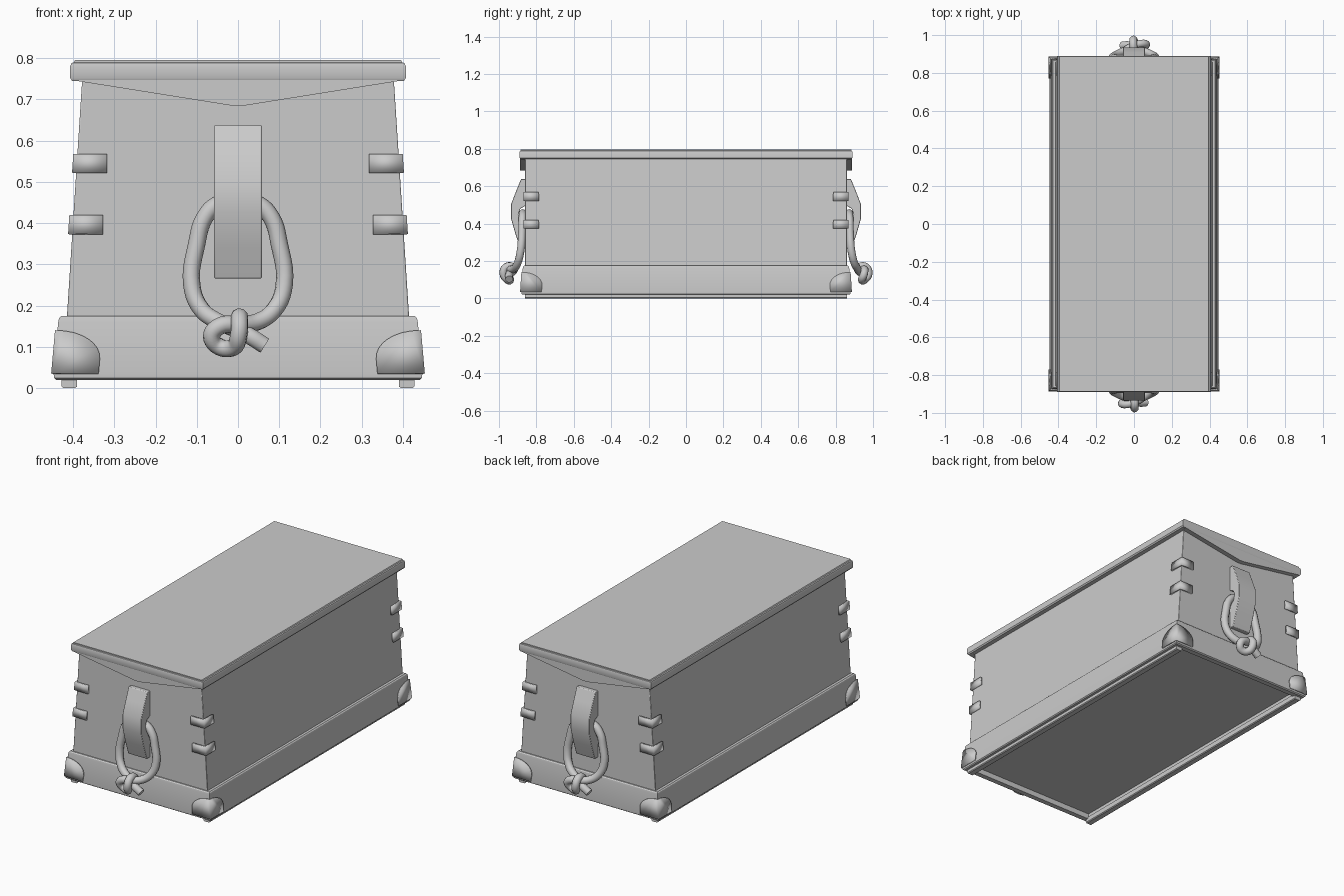
import bpy, bmesh, math

if "Cube" in bpy.data.objects:
    bpy.data.objects.remove(bpy.data.objects["Cube"])


def finish(bm, name, bevel=0.0, fix=True):
    if fix:
        bmesh.ops.recalc_face_normals(bm, faces=bm.faces)
    me = bpy.data.meshes.new(name)
    bm.to_mesh(me)
    bm.free()
    ob = bpy.data.objects.new(name, me)
    bpy.context.collection.objects.link(ob)
    if bevel:
        m = ob.modifiers.new("bevel", 'BEVEL')
        m.width, m.segments, m.limit_method = bevel, 2, 'ANGLE'
    return ob


def loft(name, levels, cap=True, bevel=0.0):
    """Stack of rectangles (half x, half y, z); cap=False closes it into a frame."""
    bm = bmesh.new()
    rings = [[bm.verts.new((sx * hx, sy * hy, z)) for sx, sy in
              ((-1, -1), (1, -1), (1, 1), (-1, 1))] for hx, hy, z in levels]
    n = len(rings)
    for i in range(n - 1 if cap else n):
        a, b = rings[i], rings[(i + 1) % n]
        for k in range(4):
            j = (k + 1) % 4
            bm.faces.new((a[k], a[j], b[j], b[k]))
    if cap:
        bm.faces.new(rings[0])
        bm.faces.new(rings[-1])
    return finish(bm, name, bevel)


def prism(name, pts, place, a, b, bevel=0.0):
    """Extrude a 2D outline from a to b; place(p, q, t) gives the 3D position."""
    bm = bmesh.new()
    lo = [bm.verts.new(place(p, q, a)) for p, q in pts]
    hi = [bm.verts.new(place(p, q, b)) for p, q in pts]
    bm.faces.new(lo)
    bm.faces.new(hi)
    for i in range(len(pts)):
        j = (i + 1) % len(pts)
        bm.faces.new((lo[i], lo[j], hi[j], hi[i]))
    return finish(bm, name, bevel)


def corner_plate(name, outline, half, out):
    """Plate folded round a chest corner; outline is (distance from corner, z)."""
    bm = bmesh.new()
    front, side = [], []
    for u, z in outline:
        hx, hy = half(z)
        hx, hy = hx + out / 2, hy + out / 2
        v = bm.verts.new((hx - u, -hy, z))
        front.append(v)
        side.append(v if u == 0 else bm.verts.new((hx, -hy + u, z)))
    bm.faces.new(front[::-1])
    bm.faces.new(side)
    ob = finish(bm, name)
    s = ob.modifiers.new("thickness", 'SOLIDIFY')
    s.thickness, s.offset, s.use_even_offset = out, 0, True
    m = ob.modifiers.new("mirror", 'MIRROR')
    m.use_axis = (True, True, False)
    return ob


def body_half(z):
    return 0.415 - (z - 0.17) * 0.037 / 0.575, 0.86


def plinth_half(z):
    t = (z - 0.035) / 0.125
    return 0.447 - 0.011 * t, 0.881 - 0.008 * t


# tapered body, with its floor recessed inside the plinth
loft("body", [(*body_half(z), z) for z in (0.17, 0.75)], bevel=0.003)
loft("floor_panel", [(0.40, 0.855, 0.05), (0.40, 0.855, 0.17)])

# skirting frame and runners
loft("plinth", [(0.441, 0.873, 0.02), (0.446, 0.88, 0.025), (0.447, 0.881, 0.035),
                (0.436, 0.873, 0.16), (0.434, 0.871, 0.17), (0.429, 0.866, 0.175),
                (0.395, 0.845, 0.175), (0.395, 0.845, 0.02)], cap=False)
runner = prism("runner", [(0.39, 0.03), (0.39, 0.004), (0.395, 0), (0.423, 0),
                          (0.428, 0.004), (0.428, 0.03)],
               lambda x, z, y: (x, y, z), -0.86, 0.86)
runner.modifiers.new("mirror", 'MIRROR')

# lid slab with eased edges, and pointed end aprons
loft("lid", [(0.402, 0.886, 0.745), (0.407, 0.89, 0.752), (0.407, 0.89, 0.78),
             (0.404, 0.888, 0.788), (0.398, 0.885, 0.79), (0.395, 0.885, 0.796)])
apron = prism("lid_apron", [(-0.385, 0.75), (-0.385, 0.744), (-0.015, 0.685),
                            (0.015, 0.685), (0.385, 0.744), (0.385, 0.75)],
              lambda x, z, y: (x, y, z), -0.887, -0.855)
m = apron.modifiers.new("mirror", 'MIRROR')
m.use_axis = (False, True, False)

# rounded corner guards on the plinth
arc = [(0.112 * math.cos(a), 0.07 + 0.07 * math.sin(a))
       for a in (math.pi / 2 * i / 8 for i in range(8))]
corner_plate("corner_guard", [(0, 0.035), (0.112, 0.035)] + arc + [(0, 0.14)],
             plinth_half, 0.006)

# folded straps on the upper corners
for name, z0, z1 in (("lower_strap", 0.373, 0.42), ("upper_strap", 0.522, 0.568)):
    corner_plate(name, [(0, z0), (0.08, z0), (0.077, z1), (0, z1)], body_half, 0.01)

# carrying cleats and knotted rope beckets; path is (x, outward, z)
cleat_profile = [(0.85, 0.638), (0.882, 0.638), (0.908, 0.575), (0.935, 0.505),
                 (0.935, 0.425), (0.912, 0.345), (0.885, 0.266), (0.85, 0.266),
                 (0.85, 0.405), (0.886, 0.425), (0.896, 0.45), (0.886, 0.48), (0.85, 0.50)]
rope_path = [
    (0.065, 0.945, 0.103), (0.025, 0.945, 0.128), (-0.01, 0.925, 0.145),
    (-0.05, 0.915, 0.162), (-0.088, 0.90, 0.19), (-0.112, 0.885, 0.25),
    (-0.10, 0.877, 0.35), (-0.08, 0.875, 0.415), (-0.045, 0.873, 0.447),
    (0.045, 0.873, 0.447), (0.08, 0.875, 0.415), (0.10, 0.877, 0.35),
    (0.112, 0.885, 0.25), (0.088, 0.90, 0.19), (0.045, 0.92, 0.16),
    (0.0, 0.945, 0.155), (-0.045, 0.955, 0.15), (-0.064, 0.95, 0.125),
    (-0.045, 0.94, 0.10), (-0.01, 0.955, 0.10), (0.002, 0.976, 0.13),
    (0.004, 0.965, 0.165), (0.003, 0.935, 0.172), (0.0, 0.905, 0.15)]

for end, turn in (("front", 0), ("back", math.pi)):
    cleat = prism(end + "_cleat", cleat_profile, lambda d, z, x: (x, -d, z),
                  -0.058, 0.058, bevel=0.003)
    cleat.rotation_euler.z = turn
    cu = bpy.data.curves.new(end + "_rope_handle", 'CURVE')
    cu.dimensions = '3D'
    cu.bevel_depth, cu.bevel_resolution, cu.resolution_u = 0.021, 3, 5
    cu.use_fill_caps = True
    sp = cu.splines.new('BEZIER')
    sp.bezier_points.add(len(rope_path) - 1)
    for bp, (x, d, z) in zip(sp.bezier_points, rope_path):
        bp.co = (x, -d, z)
        bp.handle_left_type = bp.handle_right_type = 'AUTO'
    rope = bpy.data.objects.new(end + "_rope_handle", cu)
    rope.rotation_euler.z = turn
    bpy.context.collection.objects.link(rope)

# smooth rounded edges, keep hard corners
bpy.ops.object.select_all(action='DESELECT')
for ob in bpy.context.collection.objects:
    if ob.type == 'MESH':
        ob.select_set(True)
        bpy.context.view_layer.objects.active = ob
bpy.ops.object.shade_smooth_by_angle(angle=math.radians(30))
